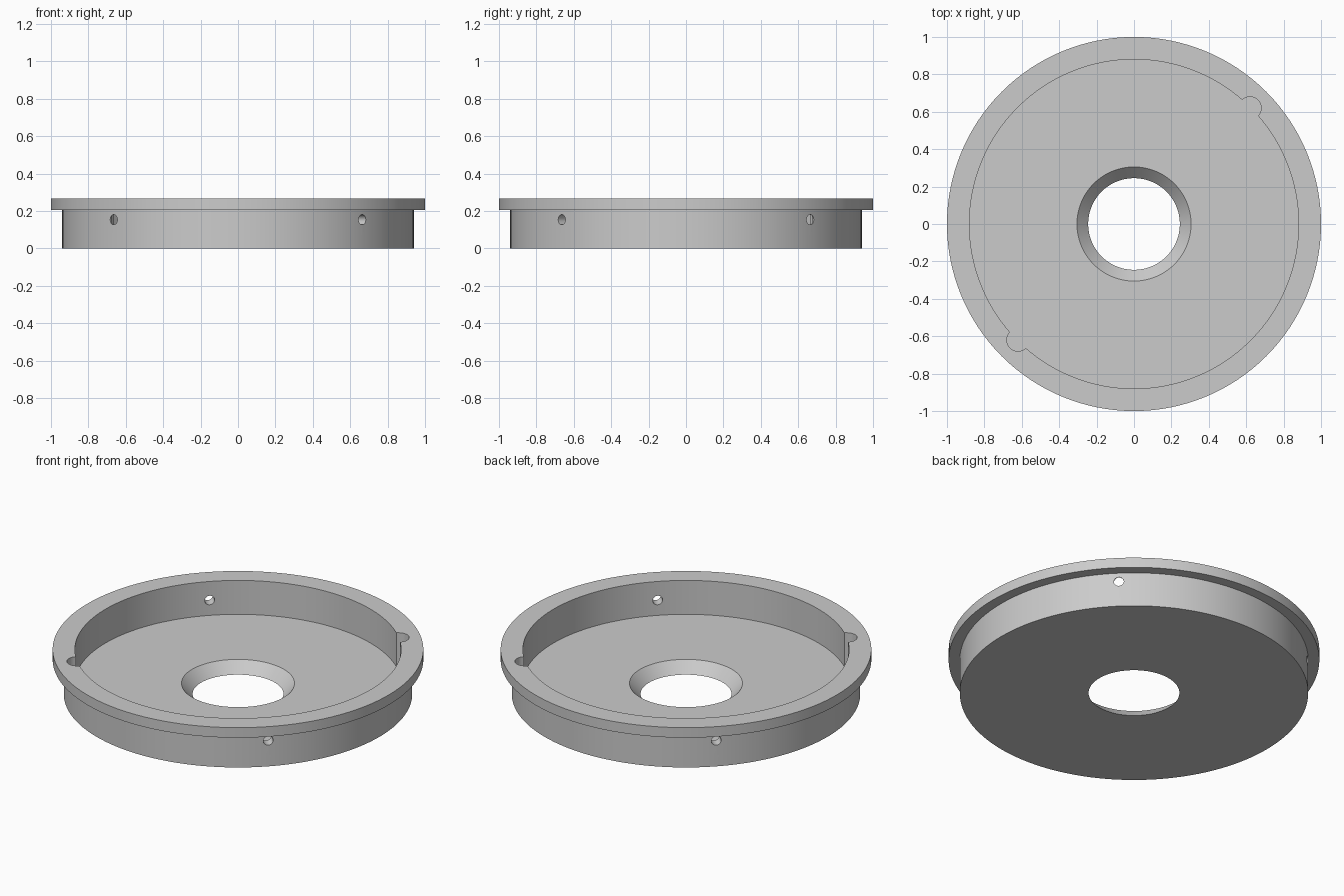
import bpy, bmesh, math
from mathutils import Matrix, Vector

if "Cube" in bpy.data.objects:
    bpy.data.objects.remove(bpy.data.objects["Cube"])

SEGMENTS = 128
FLOOR_Z, TOP_Z = 0.063, 0.265

grey = bpy.data.materials.new("light_grey")
grey.diffuse_color = (0.6, 0.6, 0.6, 1)
grey.use_nodes = True
grey.node_tree.nodes["Principled BSDF"].inputs["Base Color"].default_value = grey.diffuse_color

# Flanged cup with a countersunk centre hole: closed profile turned about z
profile = [(0.245, 0), (0.94, 0), (0.94, 0.205), (1.0, 0.205), (1.0, TOP_Z),
           (0.88, TOP_Z), (0.88, FLOOR_Z), (0.305, FLOOR_Z)]
bm = bmesh.new()
rings = []
for i in range(SEGMENTS):
    a = 2 * math.pi * i / SEGMENTS
    rings.append([bm.verts.new((r * math.cos(a), r * math.sin(a), z)) for r, z in profile])
n = len(profile)
for i in range(SEGMENTS):
    here, there = rings[i], rings[(i + 1) % SEGMENTS]
    for j in range(n):
        k = (j + 1) % n
        bm.faces.new((here[j], there[j], there[k], here[k]))
bmesh.ops.recalc_face_normals(bm, faces=bm.faces)
mesh = bpy.data.meshes.new("flanged_cup")
bm.to_mesh(mesh)
bm.free()
mesh.materials.append(grey)
cup = bpy.data.objects.new("flanged_cup", mesh)
bpy.context.collection.objects.link(cup)


def cut_cylinder(name, radius, depth, location, rotation=(0, 0, 0)):
    """Cut a cylinder out of the cup, then remove the cutter."""
    bpy.ops.mesh.primitive_cylinder_add(vertices=32, radius=radius, depth=depth,
                                        location=location, rotation=rotation)
    cutter = bpy.context.object
    cutter.name = name
    cutter.hide_render = True
    cutter.data.materials.append(grey)
    mod = cup.modifiers.new(name, 'BOOLEAN')
    mod.operation = 'DIFFERENCE'
    mod.solver = 'EXACT'
    mod.object = cutter
    bpy.ops.object.select_all(action='DESELECT')
    cup.select_set(True)
    bpy.context.view_layer.objects.active = cup
    bpy.ops.object.modifier_apply(modifier=name)
    bpy.data.objects.remove(cutter)


# Two round notches down the inner wall, on opposite sides
for deg in (45, 225):
    a = math.radians(deg)
    height = 0.4
    cut_cylinder("wall_notch", 0.06, height,
                 (0.877 * math.cos(a), 0.877 * math.sin(a), FLOOR_Z + height / 2))

# Four radial pin holes through the wall
for deg in (45, 135, 225, 315):
    a = math.radians(deg)
    cut_cylinder("pin_hole", 0.027, 0.22,
                 (0.91 * math.cos(a), 0.91 * math.sin(a), 0.153),
                 (0, math.pi / 2, a))

bpy.ops.object.shade_smooth_by_angle(angle=math.radians(30))
